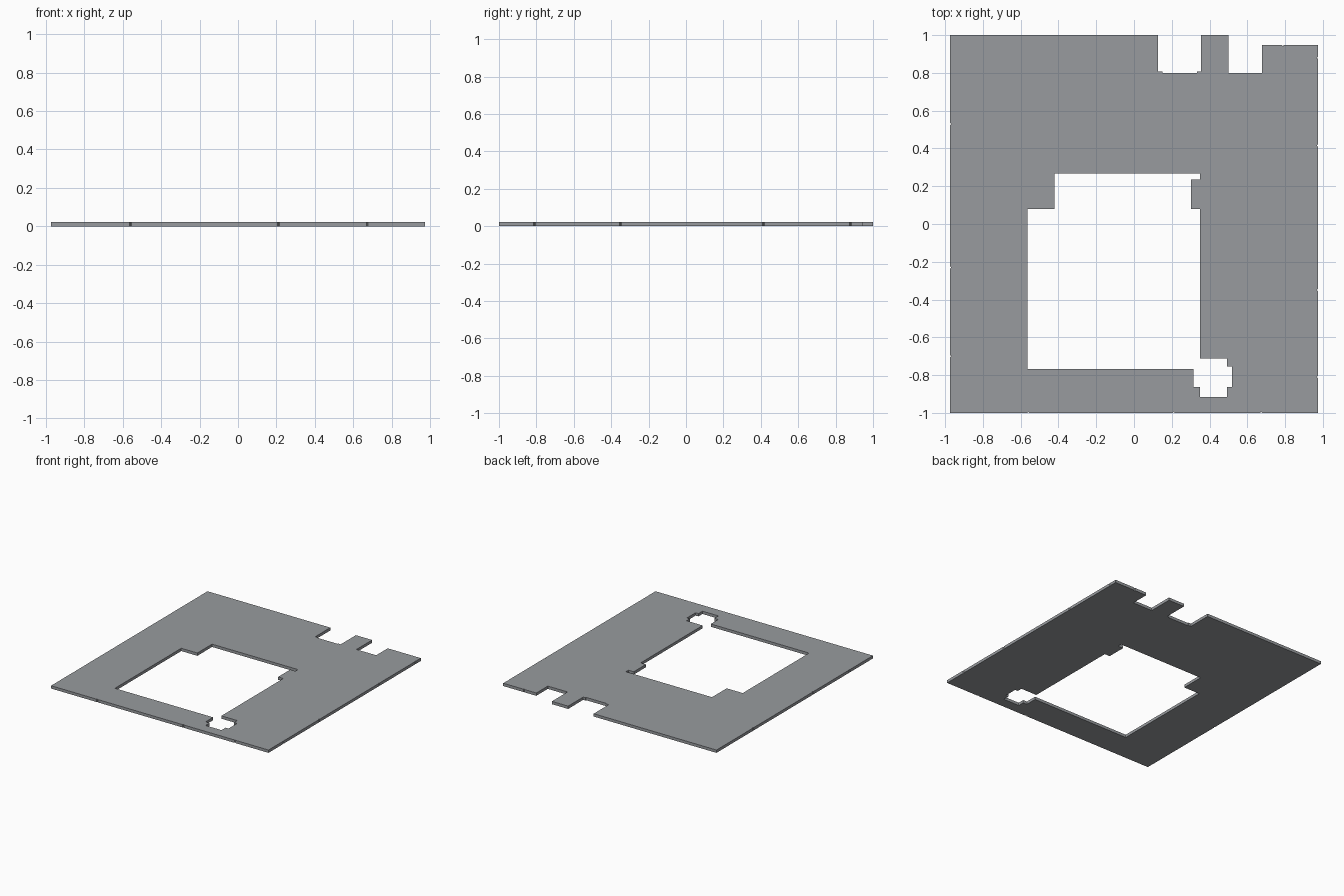
import bpy, bmesh
from mathutils import Vector

if "Cube" in bpy.data.objects:
    bpy.data.objects.remove(bpy.data.objects["Cube"])

T = 0.023


def edge(a, b, nicks=(), w=0.005, d=0.006):
    """Points from a towards b, with small V nicks at distances along the edge."""
    a, b = Vector(a), Vector(b)
    u = (b - a).normalized()
    n = Vector((-u.y, u.x))          # inward for a counter-clockwise outline
    pts = [a]
    for s in nicks:
        pts += [a + u * (s - w), a + u * s + n * d, a + u * (s + w)]
    return pts


# outer outline, counter-clockwise, with seam nicks at the border
L, R, B = -0.973, 0.973, -1.0
outer = edge((L, B), (R, B), [0.413, 1.183, 1.646])
outer += edge((R, B), (R, 0.947), [0.19, 0.65, 1.415, 1.88])
outer += edge((R, 0.947), (0.677, 0.947), [0.185])
outer += [Vector(p) for p in [
    (0.677, 0.947), (0.677, 0.80), (0.50, 0.80), (0.50, 1.0),
    (0.355, 1.0), (0.355, 0.807), (0.333, 0.807), (0.333, 0.80),
    (0.150, 0.80), (0.150, 0.807), (0.126, 0.807), (0.126, 1.0)]]
outer += edge((L, 1.0), (L, B), [0.47, 1.23, 1.70])

# stepped opening that runs into the small stepped shaft
hole = [Vector(p) for p in [
    (-0.564, -0.768), (-0.564, 0.08), (-0.42, 0.08), (-0.42, 0.268),
    (0.35, 0.268), (0.35, 0.235), (0.303, 0.235), (0.303, 0.08),
    (0.35, 0.08), (0.35, -0.712), (0.493, -0.712), (0.493, -0.754),
    (0.519, -0.754), (0.519, -0.863), (0.493, -0.863), (0.493, -0.915),
    (0.35, -0.915), (0.35, -0.863), (0.315, -0.863), (0.315, -0.768)]]

# floor slab as a filled, extruded flat curve
curve = bpy.data.curves.new("floor_slab", "CURVE")
curve.dimensions = "2D"
curve.fill_mode = "BOTH"
curve.extrude = T / 2
for loop in (outer, hole):
    s = curve.splines.new("POLY")
    s.points.add(len(loop) - 1)
    for p, v in zip(s.points, loop):
        p.co = (v.x, v.y, 0, 1)
    s.use_cyclic_u = True
slab = bpy.data.objects.new("floor_slab", curve)
bpy.context.collection.objects.link(slab)
slab.location.z = T / 2
bpy.context.view_layer.objects.active = slab
slab.select_set(True)
bpy.ops.object.convert(target="MESH")
slab = bpy.context.object

# weld rims and keep faces flat
bm = bmesh.new()
bm.from_mesh(slab.data)
bmesh.ops.remove_doubles(bm, verts=bm.verts, dist=0.0005)
bmesh.ops.recalc_face_normals(bm, faces=bm.faces)
for f in bm.faces:
    f.smooth = False
bm.to_mesh(slab.data)
bm.free()

# dark slate grey stone
stone = bpy.data.materials.new("slate_stone")
stone.diffuse_color = (0.315, 0.33, 0.345, 1)
stone.use_nodes = True
stone.node_tree.nodes["Principled BSDF"].inputs["Base Color"].default_value = stone.diffuse_color
slab.data.materials.clear()
slab.data.materials.append(stone)
for p in slab.data.polygons:
    p.material_index = 0
